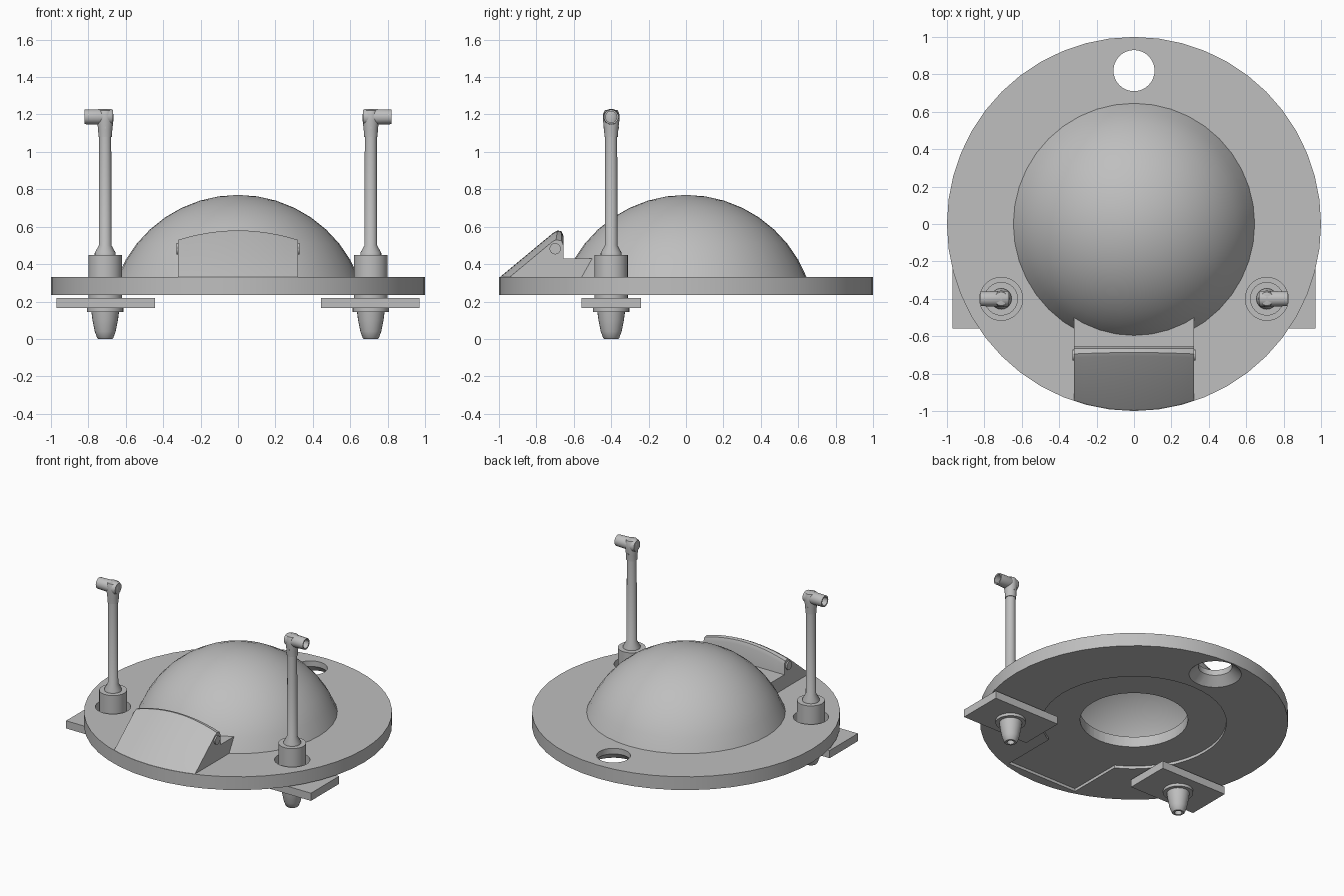
import bpy
import bmesh
import math
from mathutils import Matrix, Vector

old = bpy.data.objects.get("Cube")
if old:
    bpy.data.objects.remove(old, do_unlink=True)

grey = bpy.data.materials.new("plain grey")
grey.use_nodes = True
colour = (0.52, 0.52, 0.52, 1)
grey.diffuse_color = colour
grey.node_tree.nodes["Principled BSDF"].inputs["Base Color"].default_value = colour


def finish(bm, name):
    """Turn a bmesh into a named, shaded object."""
    bmesh.ops.remove_doubles(bm, verts=bm.verts, dist=1e-5)
    bmesh.ops.recalc_face_normals(bm, faces=bm.faces)
    mesh = bpy.data.meshes.new(name)
    bm.to_mesh(mesh)
    bm.free()
    mesh.materials.append(grey)
    obj = bpy.data.objects.new(name, mesh)
    bpy.context.collection.objects.link(obj)
    return obj


def smooth(obj):
    bpy.ops.object.select_all(action="DESELECT")
    obj.select_set(True)
    bpy.context.view_layer.objects.active = obj
    bpy.ops.object.shade_smooth_by_angle(angle=math.radians(32))
    return obj


def lathe(name, profile, at=(0, 0, 0), sides=24, closed=False, turn=None):
    """Revolve (radius, height) points about z; optionally turn, then move."""
    bm = bmesh.new()
    verts = [bm.verts.new((r, 0, z)) for r, z in profile]
    pairs = list(zip(verts, verts[1:]))
    if closed:
        pairs.append((verts[-1], verts[0]))
    edges = [bm.edges.new(p) for p in pairs]
    bmesh.ops.spin(bm, geom=verts + edges, cent=(0, 0, 0), axis=(0, 0, 1),
                   angle=math.tau, steps=sides, use_merge=True)
    place = Matrix.Translation(Vector(at))
    bm.transform(place @ turn if turn else place)
    return smooth(finish(bm, name))


def box(name, low, high):
    low, high = Vector(low), Vector(high)
    bm = bmesh.new()
    bmesh.ops.create_cube(bm, size=1)
    bm.transform(Matrix.Translation((low + high) / 2) @ Matrix.Diagonal((high - low).to_4d()))
    return finish(bm, name)


def cut(obj, cutters):
    """Subtract the cutters and bake the result."""
    for cutter in cutters:
        mod = obj.modifiers.new("cut", "BOOLEAN")
        mod.object, mod.solver, mod.operation = cutter, "EXACT", "DIFFERENCE"
    bpy.context.view_layer.update()
    done = obj.evaluated_get(bpy.context.evaluated_depsgraph_get())
    mesh = bpy.data.meshes.new_from_object(done)
    obj.modifiers.clear()
    obj.data = mesh
    for cutter in cutters:
        bpy.data.objects.remove(cutter, do_unlink=True)
    return smooth(obj)


BASE, DECK = 0.235, 0.33
MAST_X, MAST_Y = 0.71, -0.4


def plug(radius, low, high, x=0, y=0, sides=32):
    return lathe("cutter", [(0, low), (radius, low), (radius, high), (0, high)], (x, y, 0), sides)


# Round deck with rear port, mast holes, centre opening and shallow underside recess
deck = lathe("deck", [(0, BASE), (1, BASE), (1, DECK), (0, DECK)], sides=48)
rear_port = lathe("cutter", [(0, 0.2), (0.19, 0.2), (0.17, BASE), (0.11, 0.29), (0.11, 0.4), (0, 0.4)],
                  (0, 0.82, 0), 32)
cut(deck, [
    rear_port,
    plug(0.35, 0.1, 0.5, sides=48),
    plug(0.6, 0.2, 0.255, sides=48),
    box("cutter", (-0.28, -0.93, 0.2), (0.28, -0.45, 0.255)),
    plug(0.115, 0.1, 0.5, MAST_X, MAST_Y),
    plug(0.115, 0.1, 0.5, -MAST_X, MAST_Y),
])

# Hollow dome: an outer spherical cap and an inner one
CENTRE = 0.077


def cap(radius, steps=8):
    end = math.acos((DECK - CENTRE) / radius)
    return [(radius * math.sin(end * i / steps), CENTRE + radius * math.cos(end * i / steps))
            for i in range(steps + 1)]


lathe("dome", cap(0.693) + cap(0.655)[::-1], sides=40)

# Sloping front hatch whose face follows the curve of the deck rim
HALF, BACK = 0.32, -0.655
bm = bmesh.new()
rows = []
for i in range(13):
    x = HALF * (i / 6 - 1)
    foot = -math.sqrt(1 - x * x) + 0.004
    top = 0.58 - 0.05 * (x / HALF) ** 2
    crest = foot + (top - 0.01 - DECK) / 0.83
    section = [(foot, DECK), (crest, top - 0.01), (crest + 0.02, top), (BACK - 0.01, top - 0.005),
               (BACK, top - 0.03), (BACK, DECK)]
    rows.append([bm.verts.new((x, y, z)) for y, z in section])
for a, b in zip(rows, rows[1:]):
    for j in range(len(a)):
        k = (j + 1) % len(a)
        bm.faces.new((a[j], a[k], b[k], b[j]))
bm.faces.new(rows[0])
bm.faces.new(rows[-1])
smooth(finish(bm, "front_hatch"))

# Flat sill between hatch and dome, and the hinge pin
box("hatch_sill", (-HALF, BACK - 0.002, DECK - 0.01), (HALF, -0.5, 0.43))
SIDEWAYS = Matrix.Rotation(math.pi / 2, 4, "Y")
lathe("hatch_hinge_pin", [(0, -0.33), (0.03, -0.33), (0.03, 0.33), (0, 0.33)],
      (0, -0.70, 0.482), 16, turn=SIDEWAYS)

# Masts, each with its foot plate, nose cone and outward-facing elbow
for side, label in ((1, "left"), (-1, "right")):
    at = (side * MAST_X, MAST_Y, 0)
    xs = sorted((side * 0.445, side * 0.97))
    box(label + "_foot_plate", (xs[0], -0.56, 0.165), (xs[1], -0.24, 0.22))
    lathe(label + "_collar", [(0, 0.215), (0.09, 0.215), (0.09, 0.45), (0, 0.45)], at)
    lathe(label + "_mast", [(0, 0.44), (0.056, 0.44), (0.056, 0.46), (0.034, 0.5),
                            (0.032, 1.1), (0, 1.1)], at)
    lathe(label + "_nose", [(0, 0.17), (0.098, 0.17), (0.098, 0.145), (0.074, 0.145), (0.068, 0.1),
                            (0.056, 0.04), (0.043, 0.005), (0.037, 0), (0.024, 0),
                            (0.024, 0.03), (0, 0.03)], at)
    # Elbow sleeve below, open tube pointing outwards
    lathe(label + "_elbow_sleeve", [(0, 1.08), (0.036, 1.08), (0.038, 1.12), (0.044, 1.17),
                                    (0.044, 1.2), (0.036, 1.222), (0, 1.23)], at)
    lathe(label + "_elbow_tube", [(0, -0.042), (0.036, -0.042), (0.043, -0.03), (0.039, 0.11),
                                  (0.03, 0.11), (0.03, 0.02), (0, 0.02)],
          (at[0], MAST_Y, 1.187), turn=Matrix.Rotation(side * math.pi / 2, 4, "Y"))
    # Small screw through the sleeve
    lathe(label + "_elbow_screw", [(0, -0.042), (0.005, -0.042), (0.005, 0.042), (0, 0.042)],
          (at[0], MAST_Y, 1.13), 8, turn=Matrix.Rotation(math.pi / 2, 4, "X"))
